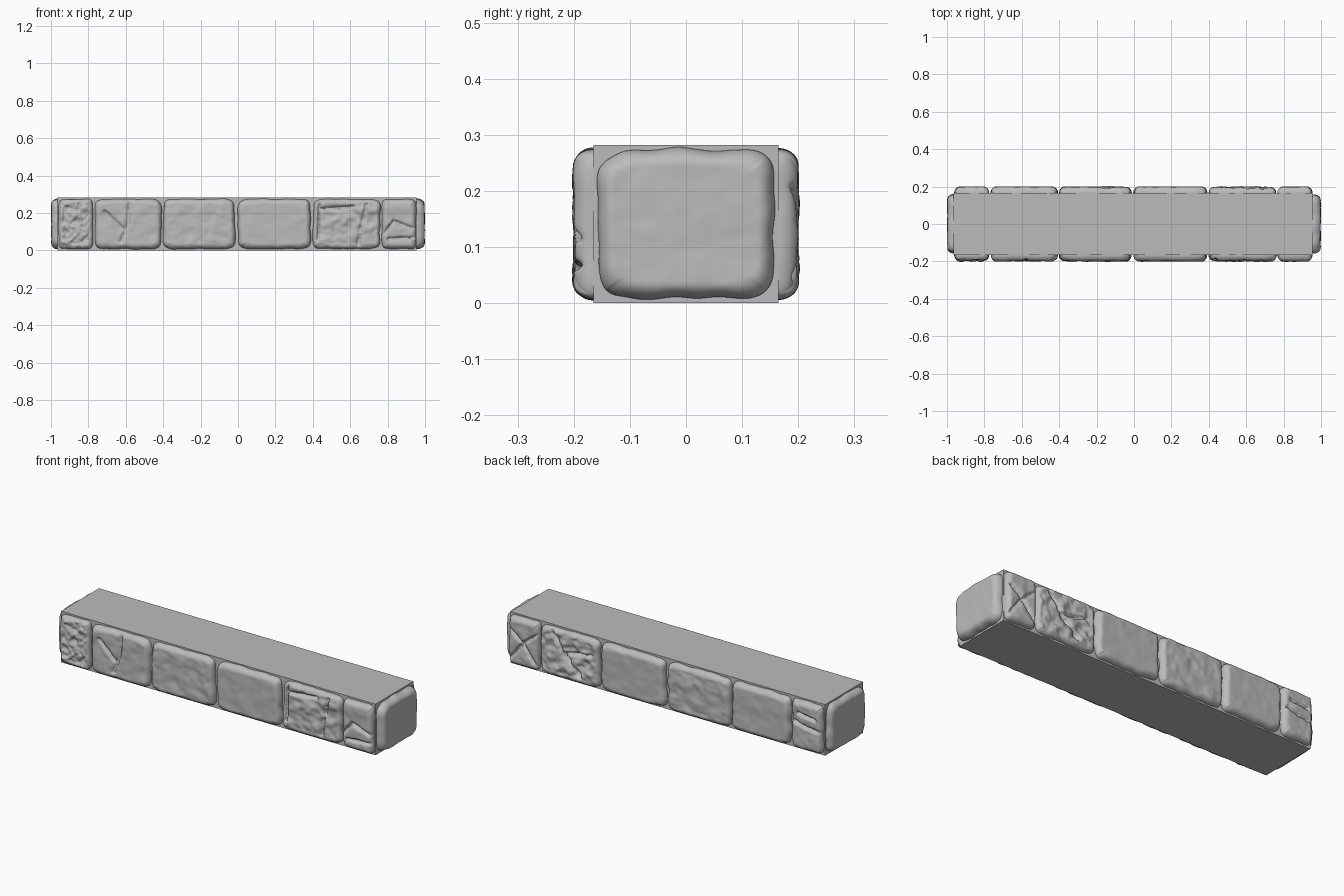
import bpy, bmesh, math
from mathutils import Vector, Matrix, noise, geometry

cube = bpy.data.objects.get("Cube")
if cube:
    bpy.data.objects.remove(cube, do_unlink=True)

# Single stone colour
stone_mat = bpy.data.materials.new("grey stone")
stone_mat.use_nodes = True
grey = (0.5, 0.5, 0.5, 1)
stone_mat.diffuse_color = grey
stone_mat.node_tree.nodes["Principled BSDF"].inputs["Base Color"].default_value = grey

HEIGHT, CORE_Y, CORE_X0, CORE_X1 = 0.282, 0.165, -0.965, 0.955
RES = 60


def finish(bm, name, smooth):
    mesh = bpy.data.meshes.new(name)
    bm.to_mesh(mesh)
    bm.free()
    mesh.materials.append(stone_mat)
    for p in mesh.polygons:
        p.use_smooth = smooth
    obj = bpy.data.objects.new(name, mesh)
    bpy.context.collection.objects.link(obj)
    return obj


def crack_distance(p, cracks, hx, hz):
    best = 1.0
    for line in cracks:
        pts = [Vector((u * hx, v * hz)) for u, v in line]
        for a, b in zip(pts, pts[1:]):
            q, t = geometry.intersect_point_line(p, a, b)
            t = min(max(t, 0), 1)
            best = min(best, (p - a.lerp(b, t)).length)
    return best


def stone(name, centre, turn, hx, hz=0.133, depth=0.036, rough=0.003, freq=14,
          power=9, wobble=0.045, cracks=()):
    """Pillow-edged stone face, bulging outward from a wall turned by an angle."""
    bm = bmesh.new()
    bmesh.ops.create_grid(bm, x_segments=RES, y_segments=RES, size=1)
    seed = Vector((centre[0] * 7, centre[1] * 5, turn))
    for vert in bm.verts:
        # Crowd the grid toward the rim, then round off the corners
        u, v = (math.sin(c * math.pi / 2) for c in vert.co.xy)
        s = max(abs(u), abs(v))
        p = (abs(u) ** power + abs(v) ** power) ** (1 / power)
        scale = s / p if p > 0 else 1
        rim = min((1 - abs(u)) * hx, (1 - abs(v)) * hz)
        flat = Vector((u * hx * scale, v * hz * scale))
        n = noise.noise(Vector((flat.x, flat.y, 0)) * 15 + seed)
        flat *= 1 + wobble * n * s ** 4

        # Rounded rim, worn surface, cut cracks
        t = min(rim / 0.03, 1)
        h = depth * math.sqrt(1 - (1 - t) ** 2)
        place = Vector((flat.x, flat.y, 0)) * freq + seed
        worn = noise.noise(place) + 0.5 * noise.noise(place * 2.1)
        h += (rough * (worn - 0.5)) * t
        d = crack_distance(flat, cracks, hx, hz)
        wander = 0.003 * noise.noise(place * 3)
        h -= 0.02 * t * math.exp(-((d + wander) / 0.007) ** 2)
        if rim < 0.0001:
            h = -0.012
        vert.co = (flat.x, flat.y, min(h, depth + 0.002))
    upright = Matrix.Rotation(math.pi / 2, 4, "X")
    place = Matrix.Translation(centre) @ Matrix.Rotation(math.radians(turn), 4, "Z") @ upright
    bm.transform(place)
    return finish(bm, name, True)


# Plain rectangular core
bm = bmesh.new()
bmesh.ops.create_cube(bm, size=1)
bm.transform(Matrix.Translation(((CORE_X0 + CORE_X1) / 2, 0, HEIGHT / 2))
             @ Matrix.Diagonal((CORE_X1 - CORE_X0, 2 * CORE_Y, HEIGHT, 1)))
finish(bm, "core_block", False)

# Stone spans along the wall, shared by front and back
SPANS = [(-0.96, -0.775), (-0.765, -0.41), (-0.4, -0.015),
         (0, 0.39), (0.4, 0.76), (0.768, 0.953)]

# Style per stone: roughness, noise frequency and crack lines
FRONT = [
    (0.016, 28, ()),
    (0.005, 14, [[(0.05, 0.9), (0, 0), (-0.2, -0.7)], [(-0.7, 0.5), (-0.15, -0.2)]]),
    (0.006, 15, ()),
    (0.003, 12, ()),
    (0.012, 16, [[(-0.8, 0.95), (-0.85, -0.6)], [(0.6, 0.8), (0.45, 0), (0.35, -0.9)],
                 [(-0.8, 0.6), (0.2, 0.7)]]),
    (0.004, 14, [[(-1, -0.5), (-0.3, 0.1), (0.9, -0.2)], [(-0.6, -0.6), (0.9, -0.55)]]),
]
BACK = [
    (0.005, 14, [[(-1, 0.2), (0, 0), (1, -0.1)], [(-0.5, 0.5), (0.6, 0.4)]]),
    (0.003, 12, ()),
    (0.007, 15, ()),
    (0.003, 12, ()),
    (0.016, 18, [[(-0.6, 0.9), (-0.2, 0.1), (0.4, -0.7)], [(-0.2, 0.1), (0.7, 0.3)]]),
    (0.005, 14, [[(-0.9, 0.5), (0, 0), (0.9, -0.8)], [(0.9, 0.5), (0, 0), (-0.8, -0.7)]]),
]
for side, turn, y, styles in (("front", 0, -CORE_Y, FRONT), ("back", 180, CORE_Y, BACK)):
    for i, ((x0, x1), (rough, freq, cracks)) in enumerate(zip(SPANS, styles), 1):
        stone(f"{side}_stone_{i}", ((x0 + x1) / 2, y, HEIGHT / 2), turn,
              (x1 - x0) / 2, rough=rough, freq=freq, cracks=cracks)

# Single broad stone on each end
for name, turn, x, depth in (("left_end_stone", 90, CORE_X1, 0.044),
                             ("right_end_stone", -90, CORE_X0, 0.034)):
    stone(name, (x, 0, HEIGHT / 2), turn, 0.157, depth=depth, power=6, wobble=0.06)
